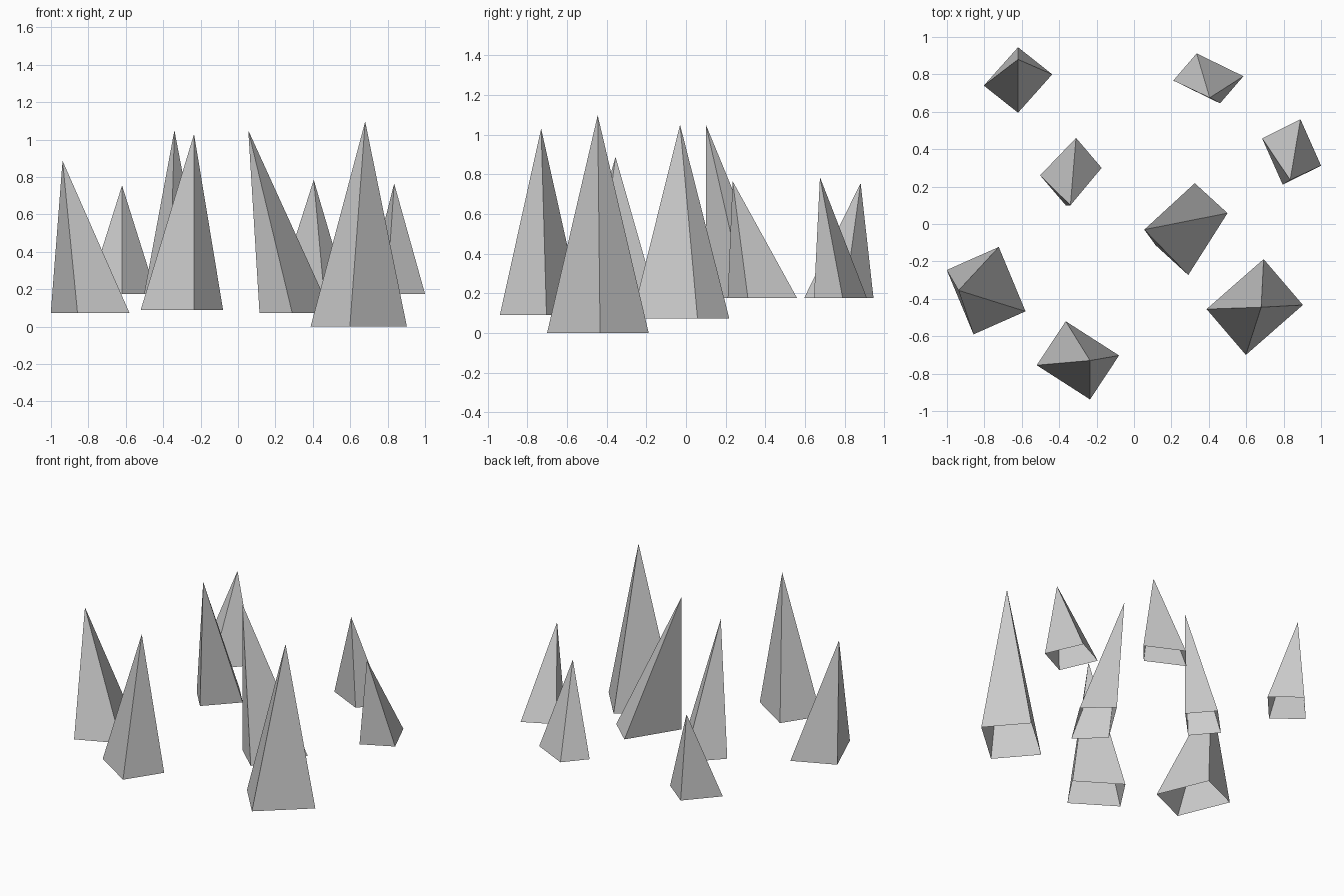
import bpy
from mathutils import Vector

if "Cube" in bpy.data.objects:
    bpy.data.objects.remove(bpy.data.objects["Cube"])


def spike(name, back, right, front, base_z, apex):
    """Open-bottomed four-sided pyramid; the left corner completes the rectangle."""
    back, right, front = Vector(back), Vector(right), Vector(front)
    left = back + front - right
    verts = [(c.x, c.y, base_z) for c in (back, left, front, right)] + [apex]
    faces = [(i, (i + 1) % 4, 4) for i in range(4)]
    mesh = bpy.data.meshes.new(name)
    mesh.from_pydata(verts, [], faces)
    obj = bpy.data.objects.new(name, mesh)
    bpy.context.collection.objects.link(obj)
    return obj


# back row of small spikes
spike("spike_back_left", (-.62, .945), (-.437, .80), (-.62, .595), .175, (-.62, .88, .755))
spike("spike_back_right", (.335, .912), (.585, .79), (.46, .645), .175, (.405, .675, .785))
spike("spike_right", (.89, .56), (1.0, .312), (.795, .21), .175, (.835, .235, .765))

# middle spikes
spike("spike_middle_left", (-.31, .46), (-.173, .30), (-.365, .10), .175, (-.34, .10, 1.05))
spike("spike_centre", (.325, .218), (.50, .058), (.29, -.273), .073, (.055, -.03, 1.05))
spike("spike_left", (-.723, -.123), (-.58, -.467), (-.858, -.59), .073, (-.938, -.355, .887))

# front spikes
spike("spike_front_left", (-.365, -.52), (-.08, -.703), (-.235, -.938), .09, (-.235, -.73, 1.03))
spike("spike_front_right", (.693, -.188), (.903, -.433), (.598, -.70), 0, (.68, -.445, 1.097))
